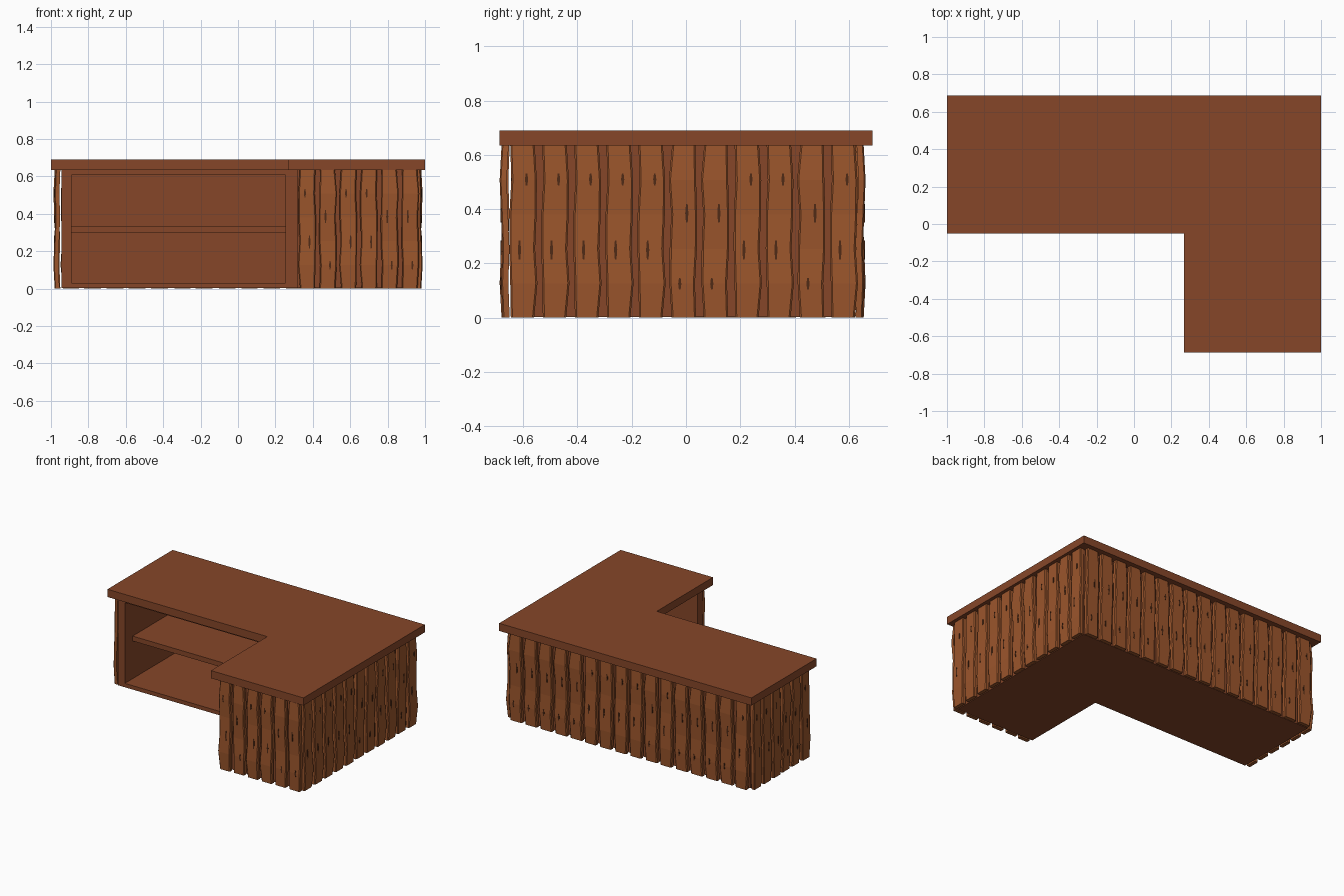
import bpy, bmesh, math, random
from mathutils import Matrix, Vector

if "Cube" in bpy.data.objects:
    bpy.data.objects.remove(bpy.data.objects["Cube"])

random.seed(4)
H = 0.635          # height under the worktop


def material(name, rgb):
    m = bpy.data.materials.new(name)
    m.diffuse_color = (*rgb, 1)
    m.use_nodes = True
    m.node_tree.nodes["Principled BSDF"].inputs["Base Color"].default_value = m.diffuse_color
    return m


DARK = material("dark_wood", (0.24, 0.062, 0.022))
PLANK = material("plank_wood", (0.33, 0.092, 0.025))
KNOT = material("knot_wood", (0.08, 0.024, 0.008))


def finish(bm, name, mats):
    me = bpy.data.meshes.new(name)
    bm.to_mesh(me)
    bm.free()
    for m in mats:
        me.materials.append(m)
    return me


def add(name, me):
    ob = bpy.data.objects.new(name, me)
    bpy.context.collection.objects.link(ob)
    return ob


def l_prism(name, x0, xi, x1, y0, yi, y1, z0, z1):
    """L-shaped slab with its inner corner at (xi, yi)."""
    bm = bmesh.new()
    pts = [(x0, yi), (xi, yi), (xi, y0), (x1, y0), (x1, y1), (x0, y1)]
    f = bm.faces.new([bm.verts.new((x, y, z0)) for x, y in pts])
    r = bmesh.ops.extrude_face_region(bm, geom=[f])
    vs = [g for g in r["geom"] if isinstance(g, bmesh.types.BMVert)]
    bmesh.ops.translate(bm, verts=vs, vec=(0, 0, z1 - z0))
    bmesh.ops.recalc_face_normals(bm, faces=bm.faces)
    return add(name, finish(bm, name, [DARK]))


def box(name, lo, hi):
    lo, hi = Vector(lo), Vector(hi)
    bm = bmesh.new()
    bmesh.ops.create_cube(bm, size=1, matrix=Matrix.Translation((lo + hi) / 2)
                          @ Matrix.Diagonal((*(hi - lo), 1)))
    return add(name, finish(bm, name, [DARK]))


# Worktop and carcass
l_prism("worktop", -1, 0.267, 1, -0.6875, -0.05, 0.6875, H, 0.69)
carcass = l_prism("carcass", -0.945, 0.318, 0.945, -0.645, -0.01, 0.62, 0.002, H)

# Shelf openings in the two inner faces
openings = [box("long_opening_cutter", (-0.89, -0.1, 0.03), (0.255, 0.575, 0.608)),
            box("short_opening_cutter", (0.2, -0.585, 0.03), (0.9, -0.07, 0.608))]
for c in openings:
    c.hide_render = True
    c.hide_viewport = False
    c.display_type = 'WIRE'
    mod = carcass.modifiers.new("opening", 'BOOLEAN')
    mod.operation = 'DIFFERENCE'
    mod.solver = 'EXACT'
    mod.object = c

# Shelves, set back from the openings
box("long_shelf", (-0.89, 0.078, 0.3), (0.255, 0.575, 0.335))
box("short_shelf", (0.406, -0.585, 0.3), (0.9, -0.07, 0.335))

# Wavy plank: one offset, width and bulge per level
SWAY = [0.002, -0.003, 0.003, 0.0, -0.004, 0.002]
WIDTH = [0.086, 0.1, 0.095, 0.1, 0.094, 0.09]
BULGE = [0.035, 0.042, 0.037, 0.032, 0.036, 0.031]
THICK = 0.026


def plank_mesh(name, mirror):
    bm = bmesh.new()
    rings = []
    for i in range(6):
        z = H * (i / 5 - 0.5)
        hw, d = WIDTH[i] / 2, BULGE[i]
        sec = [(-hw, THICK - d), (-hw, 0.005 - d), (-hw + 0.006, -d),
               (hw - 0.006, -d), (hw, 0.005 - d), (hw, THICK - d)]
        rings.append([bm.verts.new((mirror * (x + SWAY[i]), y, z)) for x, y in sec])
    for a, b in zip(rings, rings[1:]):
        for k in range(6):
            n = (k + 1) % 6
            bm.faces.new((a[k], a[n], b[n], b[k]))
    bm.faces.new(rings[0])
    bm.faces.new(rings[-1])
    bmesh.ops.recalc_face_normals(bm, faces=bm.faces)
    # knots: thin lozenges on the face
    for x, z, h in ((-0.013, 0.51, 0.05), (0.013, 0.25, 0.08)):
        t = z / H * 5
        i = int(t)
        d = BULGE[i] + (BULGE[i + 1] - BULGE[i]) * (t - i)
        mat = (Matrix.Translation((mirror * x, -d, z - H / 2))
               @ Matrix.Diagonal((0.012, 1, h, 1)) @ Matrix.Rotation(math.pi / 2, 4, 'X')
               @ Matrix.Rotation(math.pi / 6 * 3, 4, 'Z'))
        old = set(bm.faces)
        bmesh.ops.create_cone(bm, cap_ends=True, segments=6, radius1=0.5,
                              radius2=0.5, depth=0.004, matrix=mat)
        for f in set(bm.faces) - old:
            f.material_index = 1
    return finish(bm, name, [PLANK, KNOT])


PLANKS = {1: plank_mesh("plank", 1), -1: plank_mesh("plank_mirrored", -1)}


def plank_row(name, start, end, count, angle, mirror, flips=None):
    """Row of planks from start to end; some are turned upside down."""
    a, b = Vector((*start, H / 2)), Vector((*end, H / 2))
    width = (b - a).length / count / 0.118
    for i in range(count):
        flip = (i + 1 in flips) if flips else random.random() < 0.4
        ob = add(f"{name}_plank_{i + 1}", PLANKS[mirror])
        ob.matrix_world = (Matrix.Translation(a.lerp(b, (i + 0.5) / count))
                           @ Matrix.Rotation(math.radians(angle), 4, 'Z')
                           @ Matrix.Rotation(math.pi if flip else 0, 4, 'Y')
                           @ Matrix.Diagonal((width, 1, 1, 1)))
        # a turned plank keeps facing outward
        if flip:
            ob.matrix_world = ob.matrix_world @ Matrix.Identity(4)


# Plank cladding on the outer sides
plank_row("front", (0.315, -0.645), (0.975, -0.645), 6, 0, 1, (2, 5, 6))
plank_row("right", (0.945, -0.66), (0.945, 0.64), 11, 90, -1, (6, 7, 10))
plank_row("back", (0.955, 0.62), (-0.955, 0.62), 16, 180, -1)
plank_row("left", (-0.945, 0.64), (-0.945, -0.015), 6, 270, 1)
